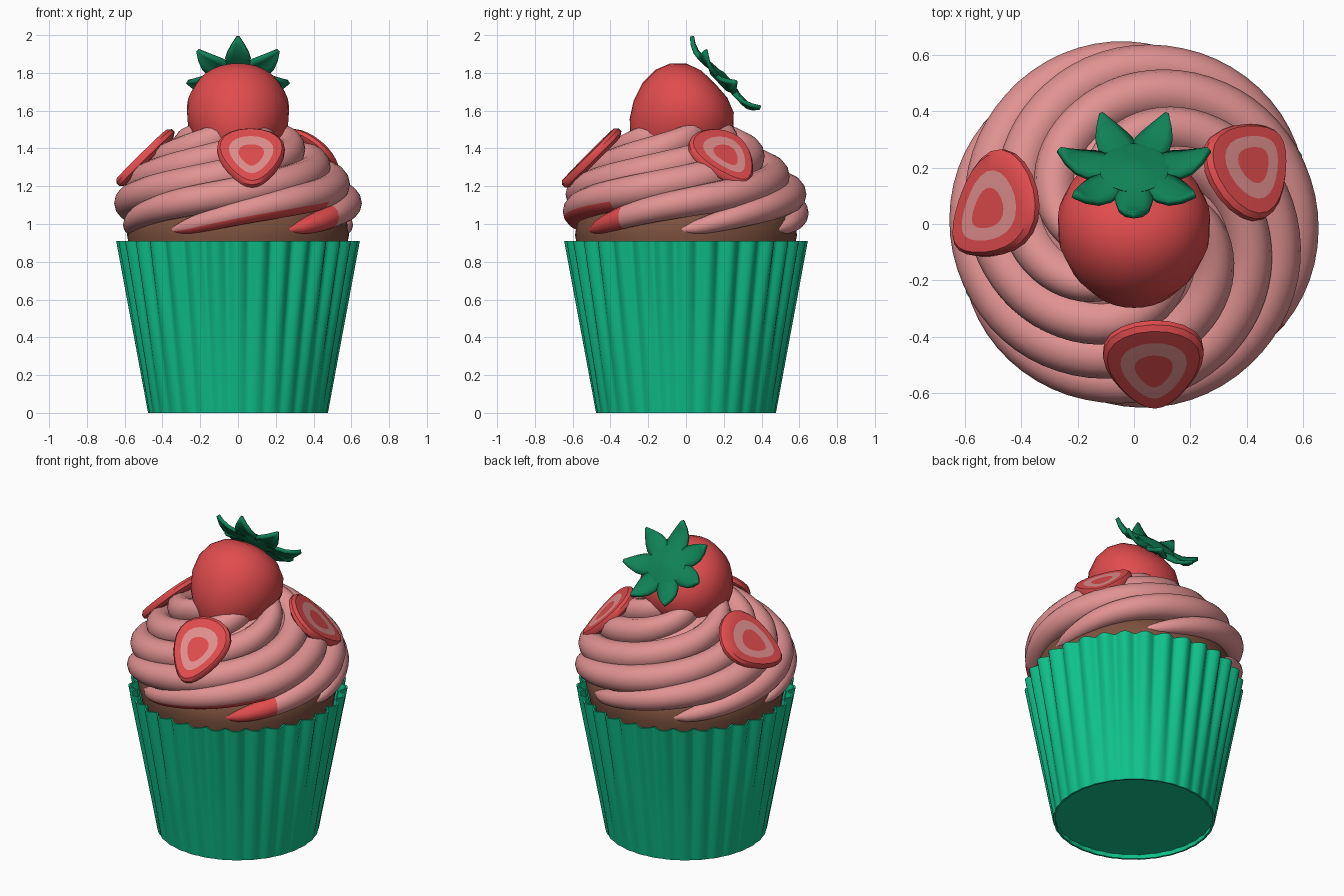
import bpy, bmesh, math
from mathutils import Vector, Matrix

if "Cube" in bpy.data.objects:
    bpy.data.objects.remove(bpy.data.objects["Cube"])

TAU = 2 * math.pi


def material(name, rgb):
    m = bpy.data.materials.new(name)
    m.diffuse_color = (*rgb, 1)
    m.use_nodes = True
    m.node_tree.nodes["Principled BSDF"].inputs["Base Color"].default_value = m.diffuse_color
    return m


GREEN = material("wrapper green", (0.005, 0.54, 0.26))
LEAF = material("leaf green", (0.005, 0.22, 0.095))
RED = material("berry red", (0.75, 0.072, 0.075))
PINK = material("frosting pink", (0.76, 0.29, 0.29))
CAKE = material("cake brown", (0.2, 0.08, 0.048))
FLESH = material("slice pale pink", (0.75, 0.28, 0.27))


def finish(name, bm, mats, angle=40):
    bmesh.ops.recalc_face_normals(bm, faces=bm.faces)
    me = bpy.data.meshes.new(name)
    bm.to_mesh(me)
    bm.free()
    ob = bpy.data.objects.new(name, me)
    bpy.context.collection.objects.link(ob)
    for m in mats:
        me.materials.append(m)
    bpy.ops.object.select_all(action='DESELECT')
    ob.select_set(True)
    bpy.context.view_layer.objects.active = ob
    bpy.ops.object.shade_smooth_by_angle(angle=math.radians(angle))
    return ob


def skin(bm, rings, caps=(True, True), mat=None):
    """Join closed rings of points; mat(i, j) gives the material of a face."""
    vs = [[bm.verts.new(p) for p in r] for r in rings]
    n = len(vs[0])
    for i in range(len(vs) - 1):
        for j in range(n):
            k = (j + 1) % n
            f = bm.faces.new((vs[i][j], vs[i][k], vs[i + 1][k], vs[i + 1][j]))
            f.material_index = mat(i, j) if mat else 0
    if caps[0]:
        bm.faces.new(vs[0][::-1])
    if caps[1]:
        bm.faces.new(vs[-1])


def lathe(name, profile, mats, n=48, mtx=Matrix()):
    bm = bmesh.new()
    skin(bm, [[mtx @ Vector((r * math.cos(TAU * j / n), r * math.sin(TAU * j / n), z))
               for j in range(n)] for r, z in profile])
    return finish(name, bm, mats)


def interp(table, t):
    for (a, *va), (b, *vb) in zip(table, table[1:]):
        if t <= b:
            s = (t - a) / (b - a)
            return [x + (y - x) * s for x, y in zip(va, vb)]
    return list(table[-1][1:])


# Pleated paper wrapper with a recessed floor
FLUTES, SEG = 32, 8
N = FLUTES * SEG


def pleat_ring(z, inset=0.0):
    k = z / 0.91
    pts = []
    for j in range(N):
        a = TAU * j / N
        wave = abs(math.cos(a * FLUTES / 2)) ** 1.3
        r = 0.472 + 0.133 * k + (0.004 + 0.036 * k) * wave - inset
        pts.append((r * math.cos(a), r * math.sin(a), z))
    return pts


bm = bmesh.new()
skin(bm, [pleat_ring(0.03, 0.3), pleat_ring(0.03, 0.012), pleat_ring(0, 0.012), pleat_ring(0),
          pleat_ring(0.3), pleat_ring(0.6), pleat_ring(0.91), pleat_ring(0.91, 0.012),
          pleat_ring(0.7, 0.012)], caps=(True, False))
finish("wrapper", bm, [GREEN], 75)

# Cake dome
lathe("cake", [(0.44, 0.1), (0.54, 0.7), (0.57, 0.86), (0.588, 0.94), (0.575, 1.02),
               (0.52, 1.09), (0.35, 1.14), (0.01, 1.16)], [CAKE])

# Frosting core under the swirl
lathe("frosting_core", [(0.45, 1.08), (0.53, 1.15), (0.5, 1.22), (0.42, 1.31),
                        (0.3, 1.41), (0.17, 1.49), (0.01, 1.53)], [PINK])

# Six piped frosting ridges, rising anticlockwise: t, path radius, height, thickness
PATH = [(0, 0.56, 0.95, 0.02), (0.05, 0.572, 0.99, 0.05), (0.1, 0.582, 1.035, 0.064),
        (0.2, 0.585, 1.105, 0.078), (0.35, 0.54, 1.18, 0.09), (0.5, 0.46, 1.26, 0.092),
        (0.7, 0.335, 1.37, 0.09), (0.85, 0.21, 1.46, 0.085), (1, 0.06, 1.5, 0.07)]
ARMS, STEPS, SIDES, TWIST = 6, 56, 14, math.radians(300)


def path_value(t):
    # averaged samples round off the corners of the path table
    s = [interp(PATH, min(1, max(0, t + d))) for d in (-0.05, -0.025, 0, 0.025, 0.05)]
    return [sum(c) / 5 for c in zip(*s)]


bm = bmesh.new()
for arm in range(ARMS):
    start = math.radians(234 + 60 * arm - (5 if arm == 0 else 0))
    rings = []
    for i in range(STEPS + 1):
        t = i / STEPS
        r, z, w = path_value(t)
        if t < 0.04:
            w *= 0.3 + 0.7 * t / 0.04
        a = start + TWIST * t
        rings.append([((r + w * math.cos(b)) * math.cos(a), (r + w * math.cos(b)) * math.sin(a),
                       z + w * math.sin(b)) for b in (TAU * j / SIDES for j in range(SIDES))])

    def syrup(i, j):
        # red patch on one front tail, red underside on the other
        t, under = i / STEPS, math.sin(TAU * (j + 0.5) / SIDES) < -0.4
        return int((arm == 1 and t < 0.09) or (arm == 0 and t < 0.3 and under))

    skin(bm, rings, mat=syrup)
finish("frosting_swirl", bm, [PINK, RED], 60)

# Whole strawberry, tilted with its stem end to the back
axis = Vector((0, 0.72, 0.69)).normalized()
up = Vector((0, -axis.z, axis.y))
side = Vector((1, 0, 0))


def frame(x, y, z, origin):
    m = Matrix((x, y, z)).transposed().to_4x4()
    m.translation = origin
    return m


lathe("strawberry", [(0.01, 0.005), (0.1, 0), (0.18, -0.03), (0.24, -0.09), (0.27, -0.17),
                     (0.268, -0.27), (0.232, -0.37), (0.178, -0.45), (0.1, -0.52), (0.01, -0.555)],
      [RED], 32, frame(side, up, axis, Vector((0, 0.15, 1.74))))

# Seven-leaf strawberry cap
cap = frame(side, up, axis, Vector((0, 0.2, 1.775)))
LEAF_ROWS = [(0.0, 0.006, 0.0), (0.06, 0.04, -0.003), (0.11, 0.062, -0.006), (0.155, 0.066, -0.008),
             (0.2, 0.055, -0.006), (0.24, 0.033, 0.008),
             (0.275, 0.005, 0.03)]  # distance, half width, lift
bm = bmesh.new()
for k in range(7):
    m = cap @ Matrix.Rotation(TAU * k / 7, 4, 'Z')
    rows = [[bm.verts.new(m @ Vector((x * w, d, h - abs(x) * 0.2 * w)))
             for x in (-1, -0.5, 0, 0.5, 1)] for d, w, h in LEAF_ROWS]
    for p, q in zip(rows, rows[1:]):
        for j in range(4):
            bm.faces.new((p[j], p[j + 1], q[j + 1], q[j]))
leaves = finish("strawberry_leaves", bm, [LEAF], 60)
mod = leaves.modifiers.new("thickness", 'SOLIDIFY')
mod.thickness = 0.022
mod.offset = 0
lathe("leaf_centre", [(0.06, -0.04), (0.12, -0.012), (0.125, 0.0), (0.1, 0.009), (0.04, 0.014),
                      (0.025, 0.02), (0.005, 0.02)], [LEAF], 20, cap)


# Strawberry slices resting on the frosting, tips pointing downhill
def slice_ring(scale, h, n=24):
    return [(0.165 * scale * math.cos(a) * (1 + 0.35 * math.sin(a)),
             0.205 * scale * math.sin(a) - 0.01 * (1 - scale), h)
            for a in (TAU * j / n for j in range(n))]


def berry_slice(name, centre, azimuth, turn, size=1.0):
    a = math.radians(azimuth)
    out = Vector((math.cos(a), math.sin(a), 0))
    normal = (out + Vector((0, 0, 1))).normalized()
    uphill = (Vector((0, 0, 1)) - out).normalized()
    m = frame(uphill.cross(normal), uphill, normal, Vector(centre))
    m = m @ Matrix.Rotation(math.radians(turn), 4, 'Z')
    bm = bmesh.new()
    bands = [(0.88, -0.03), (1, -0.012), (1, 0.01), (0.92, 0.026), (0.66, 0.028), (0.38, 0.028)]
    skin(bm, [[m @ Vector(p) for p in slice_ring(s * size, h)] for s, h in bands],
         mat=lambda i, j: int(i == 4))
    finish(name, bm, [RED, FLESH])


berry_slice("front_slice", (0.07, -0.5, 1.35), 272, 0, 1.03)
berry_slice("left_slice", (-0.5, 0.05, 1.34), 176, 38, 1.06)
berry_slice("right_slice", (0.41, 0.205, 1.35), 28, 14)
